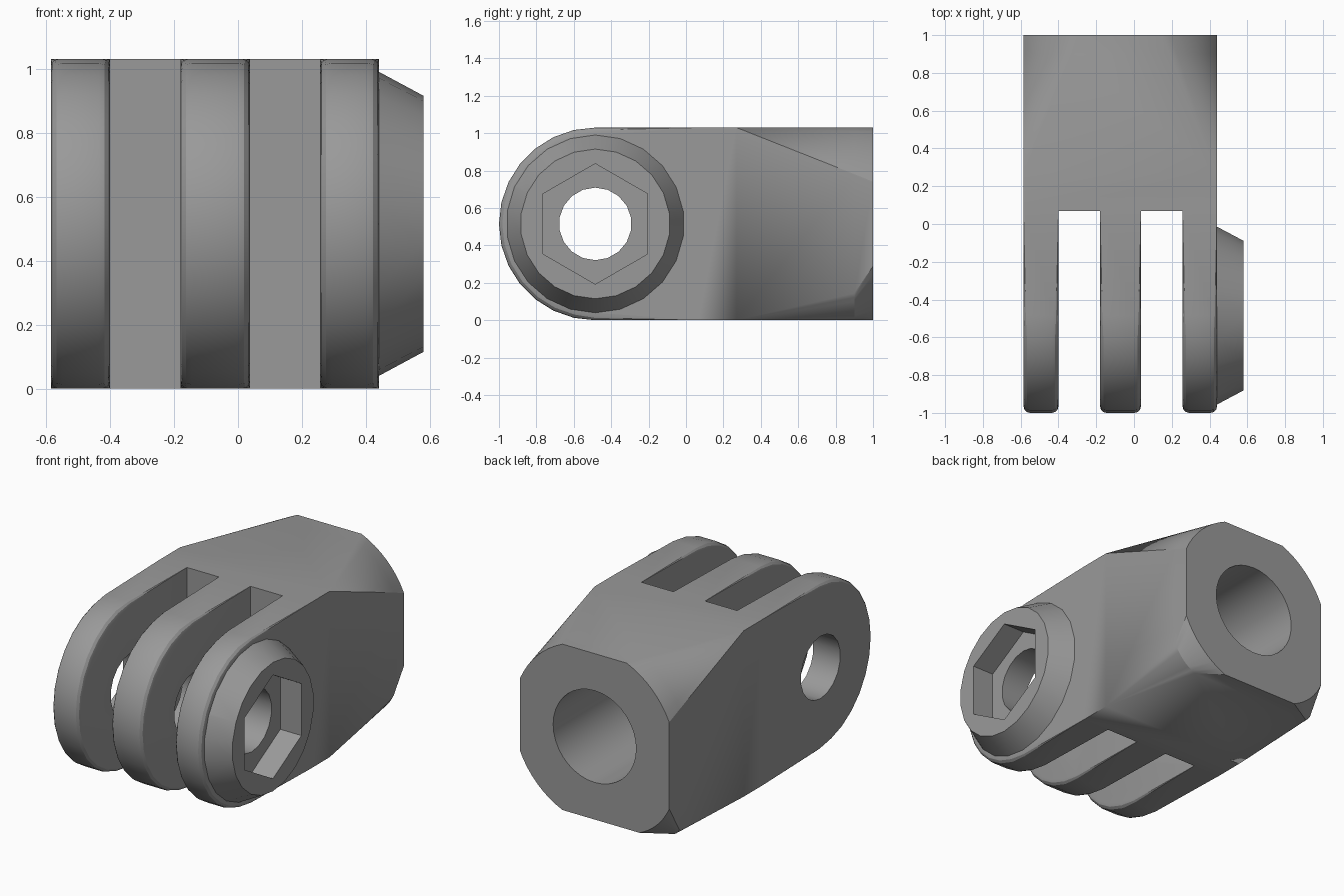
import bpy, bmesh, math

if "Cube" in bpy.data.objects:
    bpy.data.objects.remove(bpy.data.objects["Cube"])

CX, CZ, HW, R = -0.0725, 0.515, 0.5125, 0.515   # body centre, half width, half height
PY = -0.485                                     # pivot position along y

grey = bpy.data.materials.new("grey_plastic")
grey.diffuse_color = (0.32, 0.32, 0.32, 1)
grey.use_nodes = True
grey.node_tree.nodes["Principled BSDF"].inputs["Base Color"].default_value = grey.diffuse_color


def loft(name, rings):
    """Closed solid through rings of equal point count."""
    bm = bmesh.new()
    vs = [[bm.verts.new(p) for p in ring] for ring in rings]
    n = len(rings[0])
    for a, b in zip(vs, vs[1:]):
        for i in range(n):
            j = (i + 1) % n
            bm.faces.new((a[i], a[j], b[j], b[i]))
    bm.faces.new(vs[0][::-1])
    bm.faces.new(vs[-1])
    bmesh.ops.remove_doubles(bm, verts=bm.verts, dist=1e-5)
    bmesh.ops.recalc_face_normals(bm, faces=bm.faces)
    me = bpy.data.meshes.new(name)
    bm.to_mesh(me)
    bm.free()
    ob = bpy.data.objects.new(name, me)
    bpy.context.collection.objects.link(ob)
    me.materials.append(grey)
    return ob


def combine(target, other, op):
    m = target.modifiers.new(op, 'BOOLEAN')
    m.operation, m.solver, m.object = op, 'EXACT', other
    bpy.context.view_layer.objects.active = target
    bpy.ops.object.modifier_apply(modifier=m.name)
    bpy.data.objects.remove(other)


def x_ring(x, r, n):
    """Polygon around the pivot axis, first corner pointing up."""
    return [(x, PY + r * math.sin(2 * math.pi * i / n),
             CZ + r * math.cos(2 * math.pi * i / n)) for i in range(n)]


def end_section(y, blends):
    """Rectangle whose corners blend toward a clipped round end."""
    r, n, pts = 0.56, 8, []
    t0, t1 = math.acos(HW / r), math.asin(R / r)
    for k, (sx, sz) in enumerate(((1, 1), (-1, 1), (-1, -1), (1, -1))):
        steps = range(n + 1) if k % 2 == 0 else range(n, -1, -1)
        for i in steps:
            a = t0 + (t1 - t0) * i / n
            t = blends[k]
            pts.append((CX + sx * (HW + (r * math.cos(a) - HW) * t), y,
                        CZ + sz * (R + (r * math.sin(a) - R) * t)))
    return pts


def finger(name, x0, x1):
    """Round-nosed plate with edge rounding that fades toward the root."""
    n, back, bevel = 14, 0.07, 0.035
    prof = [(back, 1, 0)]
    for i in range(n + 1):
        a = math.pi / 2 + math.pi * i / n
        prof.append((PY, math.sin(a), math.cos(a)))
    prof.append((back, -1, 0))

    def ring(x, side, f):
        pts = []
        for y, s, c in prof:
            b = bevel * (1 if y <= PY and c < -0.01 else 0.7 if y == PY else 0)
            inset = b * (1 - math.sin(f))
            px = x + side * b * (1 - math.cos(f))
            pts.append((px, y + (R - inset) * c, CZ + (R - inset) * s))
        return pts
    steps = [math.pi / 2 * k / 3 for k in range(4)]
    return loft(name, [ring(x0, 1, f) for f in steps] +
                [ring(x1, -1, f) for f in steps[::-1]])


# Rear block: box morphing into a rounded end
body = loft("hinge_body", [end_section(0.07, (0, 0, 0, 0)),
                           end_section(0.27, (0, 0, 0, 0)),
                           end_section(0.90, (0.86, 0.86, 0.12, 0.5)),
                           end_section(1.00, (1, 1, 0.7, 1))])

# Three hinge fingers
for name, x0, x1 in (("left_finger", -0.585, -0.40),
                     ("middle_finger", -0.18, 0.037),
                     ("right_finger", 0.257, 0.44)):
    combine(body, finger(name, x0, x1), 'UNION')

# Tapered nut boss
combine(body, loft("nut_boss", [x_ring(0.42, 0.486, 22), x_ring(0.58, 0.40, 22)]), 'UNION')

# Hex pocket, pivot hole and rear socket
combine(body, loft("hex_cutter", [x_ring(0.435, 0.322, 6), x_ring(0.7, 0.322, 6)]), 'DIFFERENCE')
combine(body, loft("pivot_cutter", [x_ring(-0.8, 0.194, 18), x_ring(0.8, 0.194, 18)]), 'DIFFERENCE')
socket = [[(CX + 0.285 * math.cos(math.tau * i / 36), y, CZ + 0.285 * math.sin(math.tau * i / 36))
           for i in range(36)] for y in (0.35, 1.2)]
combine(body, loft("socket_cutter", socket), 'DIFFERENCE')

body.select_set(True)
bpy.context.view_layer.objects.active = body
bpy.ops.object.shade_smooth_by_angle(angle=math.radians(28))
